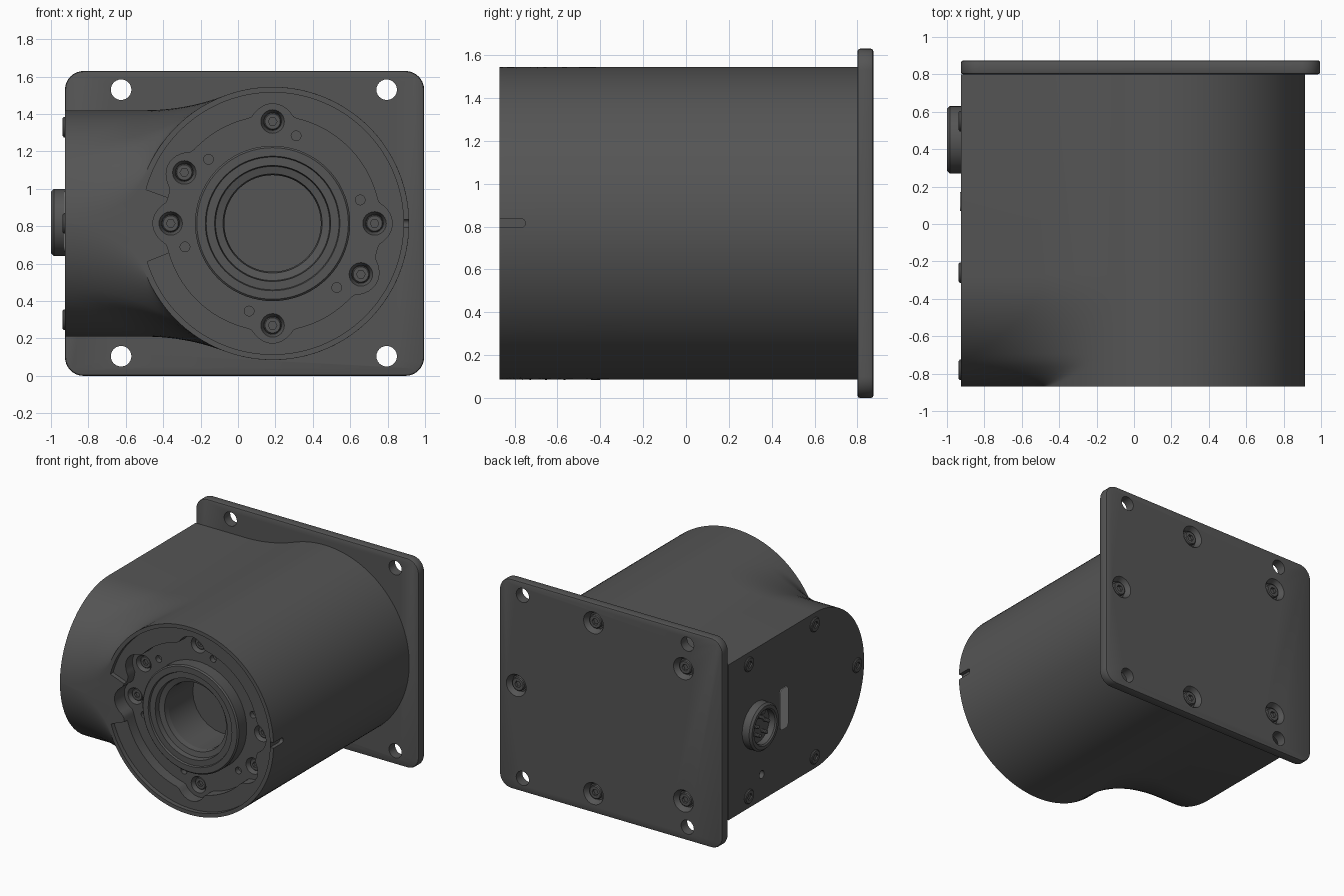
import bpy, bmesh
from math import sin, cos, pi, atan2, sqrt, radians

if "Cube" in bpy.data.objects:
    bpy.data.objects.remove(bpy.data.objects["Cube"], do_unlink=True)

CX, CZ, RAD = 0.185, 0.815, 0.73        # barrel axis and radius
LEFT, FRONT, BACK = -0.925, -0.87, 0.80
POCKET = -0.75


def material(name, value):
    m = bpy.data.materials.new(name)
    m.use_nodes = True
    m.diffuse_color = (value, value, value, 1)
    m.node_tree.nodes["Principled BSDF"].inputs["Base Color"].default_value = (value, value, value, 1)
    return m


housing = material("dark grey metal", 0.09)
window = material("light grey window", 0.4)


def place(axis, a, b, t):
    return (a, t, b) if axis == "y" else (t, a, b)


def skin(name, rings, mat=housing, loop=False):
    """Join rings of points into a solid, capped unless the rings loop."""
    bm = bmesh.new()
    vs = [[bm.verts.new(p) for p in ring] for ring in rings]
    n = len(rings[0])
    pairs = list(zip(vs, vs[1:])) + ([(vs[-1], vs[0])] if loop else [])
    for r, s in pairs:
        for i in range(n):
            bm.faces.new((r[i], r[(i + 1) % n], s[(i + 1) % n], s[i]))
    if not loop:
        bm.faces.new(vs[0])
        bm.faces.new(vs[-1])
    bmesh.ops.recalc_face_normals(bm, faces=bm.faces)
    mesh = bpy.data.meshes.new(name)
    bm.to_mesh(mesh)
    bm.free()
    mesh.materials.append(mat)
    obj = bpy.data.objects.new(name, mesh)
    bpy.context.collection.objects.link(obj)
    return obj


def prism(name, pts, axis, lo, hi, mat=housing):
    return skin(name, [[place(axis, a, b, t) for a, b in pts] for t in (lo, hi)], mat)


def lathe(name, profile, axis, a, b, segs=32, loop=False):
    """Spin (radius, depth) points; a third item makes that ring hexagonal."""
    rings = []
    for r, t, *hexa in profile:
        ring = []
        for i in range(segs):
            w = 2 * pi * i / segs
            k = cos(pi / 6) / cos(w % (pi / 3) - pi / 6) if hexa else 1
            ring.append(place(axis, a + r * k * cos(w), b + r * k * sin(w), t))
        rings.append(ring)
    return skin(name, rings, housing, loop)


def rounded(a0, a1, b0, b1, r, steps=8):
    pts = []
    for q, (a, b) in enumerate([(a1 - r, b1 - r), (a0 + r, b1 - r), (a0 + r, b0 + r), (a1 - r, b0 + r)]):
        for i in range(steps + 1):
            w = pi / 2 * (q + i / steps)
            pts.append((a + r * cos(w), b + r * sin(w)))
    return pts


def polar(radius_at, n=180):
    angles = [2 * pi * (i + 0.5) / n for i in range(n)]
    return [(CX + radius_at(w) * cos(w), CZ + radius_at(w) * sin(w)) for w in angles]


def finish(obj, cutters=(), bevel=0):
    if bevel:
        m = obj.modifiers.new("Bevel", "BEVEL")
        m.width, m.segments, m.angle_limit = bevel, 2, radians(40)
    for c in cutters:
        m = obj.modifiers.new("Cut", "BOOLEAN")
        m.operation, m.solver, m.object = "DIFFERENCE", "EXACT", c
    if obj.modifiers:
        bpy.context.view_layer.update()
        done = obj.evaluated_get(bpy.context.evaluated_depsgraph_get())
        mesh = bpy.data.meshes.new_from_object(done)
        obj.modifiers.clear()
        obj.data = mesh
    for c in cutters:
        bpy.data.objects.remove(c, do_unlink=True)
    bpy.ops.object.select_all(action="DESELECT")
    obj.select_set(True)
    bpy.context.view_layer.objects.active = obj
    bpy.ops.object.shade_smooth_by_angle(angle=radians(30))


def hole(axis, a, b, r, lo, hi):
    return lathe("cutter", [(r, lo), (r, hi)], axis, a, b, 24)


def sink(a, b, r, face, inward):
    """Cutter for a conical screw seat in a face that looks along y."""
    return lathe("cutter", [(r * 1.1, face - 0.01 * inward), (r, face), (r * 0.75, face + 0.035 * inward),
                            (r * 0.75, face + 0.05 * inward)], "y", a, b, 24)


def screw(name, axis, a, b, r, top, base):
    d = 1 if base > top else -1
    finish(lathe(name, [(r, base), (r, top + 0.006 * d), (r * 0.88, top), (r * 0.5, top, 1),
                        (r * 0.5, top + 0.02 * d, 1)], axis, a, b, 24))


# Housing: round barrel flowing into a round-nosed side block
def section(y, h):
    d = CX - LEFT - 0.005
    R = min(1.2, (d * d + h * h - RAD ** 2) / (2 * (RAD - h)))
    xs = CX - sqrt((R + RAD) ** 2 - (h + R) ** 2)
    phi = atan2(h + R, xs - CX)
    top = [(LEFT, h)]
    for i in range(16):
        w = -pi / 2 + (phi - pi / 2) * i / 16
        top.append((xs + R * cos(w), h + R + R * sin(w)))
    for i in range(41):
        w = phi * (1 - i / 40)
        top.append((CX + RAD * cos(w), RAD * sin(w)))
    both = top + [(x, -z) for x, z in reversed(top[:-1])]
    return [(x, y, CZ + z) for x, z in both]


slices = [section(BACK, 0.605)]
for i in range(19):
    a = pi / 2 * i / 18
    slices.append(section(-0.27 - 0.6 * sin(a), max(0.605 * cos(a), 0.004)))
body = skin("housing", slices)

seat_angles = [radians(v) for v in (0, 90, 150, 180, 270, 330)]


def gap(w, v):
    return abs((w - v + pi) % (2 * pi) - pi)


def scallop(w):
    return 0.575 + 0.065 * max(0, 1 - (min(gap(w, v) for v in seat_angles) / 0.2) ** 2)


def recess(w):
    return 0.5 if gap(w, pi) < radians(15) else 0.70


def around(w, r):
    return CX + r * cos(w), CZ + r * sin(w)


cuts = [prism("cutter", polar(recess), "y", FRONT - 0.05, -0.835),
        prism("cutter", polar(scallop), "y", FRONT - 0.06, POCKET),
        hole("y", CX, CZ, 0.26, FRONT - 0.07, -0.45),
        prism("cutter", rounded(-1.0, -0.75, 0.795, 0.837, 0.02), "x", 0.887, 0.95),
        hole("x", 0.39, 0.41, 0.03, -0.95, -0.89)]
for w in seat_angles:
    cuts.append(sink(*around(w, 0.545), 0.063, POCKET, 1))
for v in range(15, 360, 60):
    cuts.append(hole("y", *around(radians(v), 0.485), 0.026, POCKET - 0.02, POCKET + 0.04))
finish(body, cuts)

for w in seat_angles:
    screw("front_screw", "y", *around(w, 0.545), 0.046, POCKET + 0.022, POCKET + 0.05)

# Stepped lens collar in the front pocket
finish(lathe("front_collar", [(0.415, POCKET), (0.415, -0.845), (0.405, -0.855), (0.36, -0.855),
                              (0.355, -0.84), (0.31, -0.84), (0.305, -0.80), (0.265, -0.79),
                              (0.258, POCKET)], "y", CX, CZ, 72, loop=True))

# Rear mounting plate with through holes and screw seats
plate = prism("mounting_plate", rounded(LEFT, 0.995, 0, 1.63, 0.1), "y", BACK, 0.875)
rear = [around(radians(v), 0.665) for v in (-90, 0, 90)] + [(-0.59, 0.30), (-0.59, 1.33)]
cuts = [hole("y", x, z, 0.055, 0.7, 0.95) for x in (-0.625, 0.795) for z in (0.105, 1.53)]
cuts += [sink(x, z, 0.085, 0.875, -1) for x, z in rear]
finish(plate, cuts, bevel=0.012)
for x, z in rear:
    screw("rear_screw", "y", x, z, 0.052, 0.855, 0.825)

# Right side panel: screws, connector and window
for y, z in [(-0.78, CZ)] + [(y, z) for y in (-0.26, 0.55) for z in (0.30, 1.33)]:
    screw("side_screw", "x", y, z, 0.055, LEFT - 0.012, LEFT + 0.01)

finish(lathe("connector_shell", [(0.18, LEFT + 0.01), (0.18, -0.985), (0.165, -1.0), (0.14, -1.0),
                                 (0.13, -0.99), (0.13, -0.94)], "x", 0.45, 0.82, 48))
for i in range(5):
    w = radians(72 * i + 18)
    finish(lathe("connector_pin", [(0.014, -0.935), (0.014, -0.985), (0.006, -0.99)], "x",
                 0.45 + 0.07 * cos(w), 0.82 + 0.07 * sin(w), 10))
finish(prism("connector_key", rounded(0.43, 0.47, 0.92, 0.96, 0.008, 2), "x", -0.935, -0.985))
finish(prism("side_window", rounded(0.07, 0.17, 0.665, 0.985, 0.03), "x", LEFT + 0.002, LEFT - 0.006, window))
